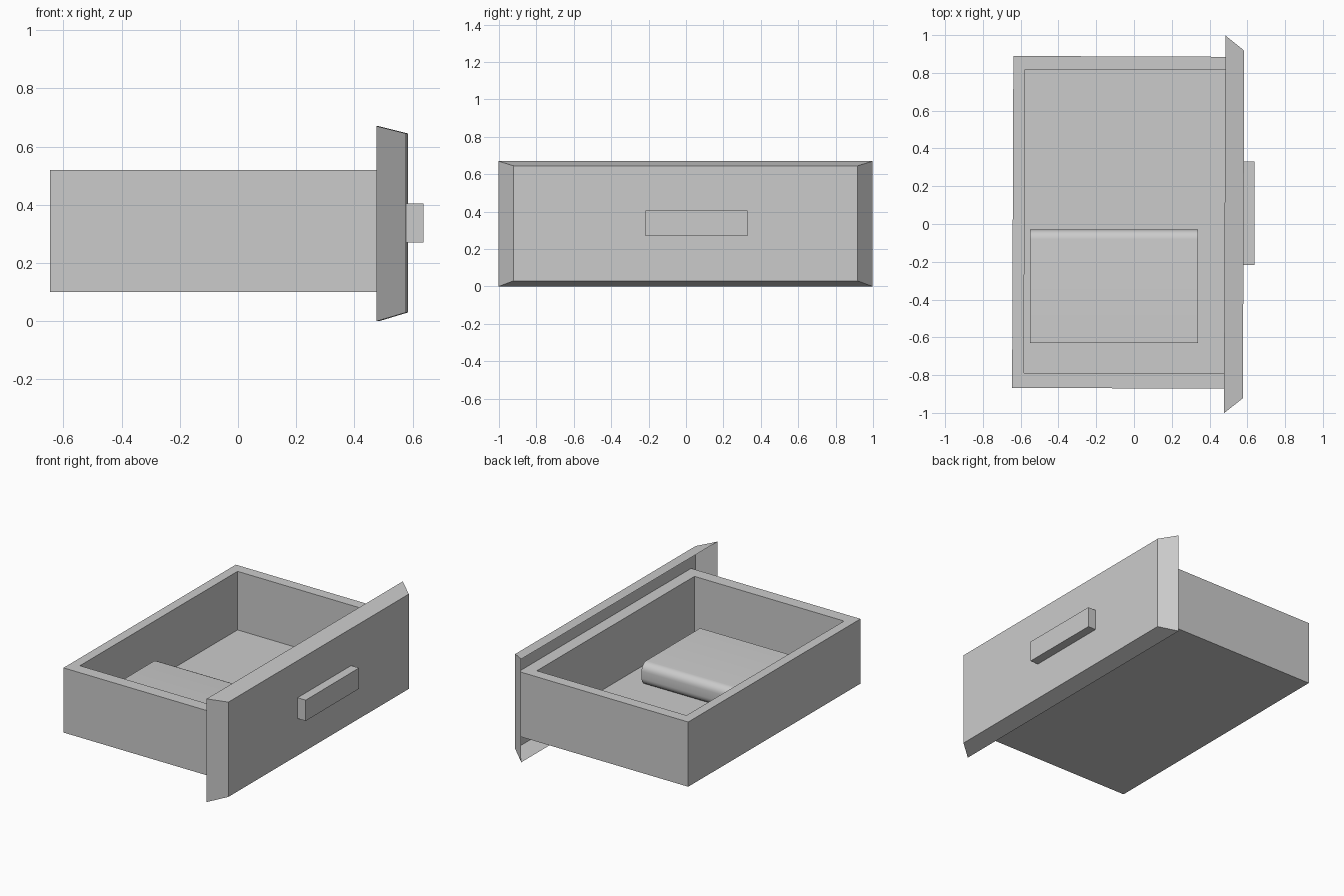
import bpy, bmesh, math
from mathutils import Vector

cube = bpy.data.objects.get("Cube")
if cube:
    bpy.data.objects.remove(cube, do_unlink=True)

grey = bpy.data.materials.new("plain_grey")
grey.use_nodes = True
colour = (0.6, 0.6, 0.6, 1)
grey.diffuse_color = colour
grey.node_tree.nodes["Principled BSDF"].inputs["Base Color"].default_value = colour


def finish(name, bm, turn=0.0):
    bmesh.ops.recalc_face_normals(bm, faces=bm.faces)
    mesh = bpy.data.meshes.new(name)
    bm.to_mesh(mesh)
    bm.free()
    mesh.materials.append(grey)
    obj = bpy.data.objects.new(name, mesh)
    bpy.context.collection.objects.link(obj)
    obj.rotation_euler.z = math.radians(turn)
    return obj


def box(lo, hi):
    bm = bmesh.new()
    bmesh.ops.create_cube(bm, size=1)
    lo, hi = Vector(lo), Vector(hi)
    bmesh.ops.scale(bm, vec=hi - lo, verts=bm.verts)
    bmesh.ops.translate(bm, vec=(lo + hi) / 2, verts=bm.verts)
    return bm


def facing(bm, direction):
    return max(bm.faces, key=lambda f: f.normal.dot(Vector(direction)))


# Open tray: inset the top face and push it down to the floor
bm = box((-0.642, -0.87, 0.10), (0.577, 0.887, 0.52))
bm.normal_update()
top = facing(bm, (0, 0, 1))
bmesh.ops.inset_region(bm, faces=[top], thickness=0.07)
for v in top.verts:
    v.co.x = -0.58 if v.co.x < 0 else 0.497
    v.co.y = -0.79 if v.co.y < 0 else 0.817
well = bmesh.ops.extrude_discrete_faces(bm, faces=[top])["faces"][0]
for v in well.verts:
    v.co.z = 0.14
finish("drawer_tray", bm, -0.22)

# Front panel: hollow shell with slanted sides, open at the rear
bm = box((0.48, -1, 0), (0.58, 1, 0.67))
bm.normal_update()
for v in facing(bm, (1, 0, 0)).verts:
    v.co.y *= 0.92
    v.co.z = 0.03 if v.co.z < 0.3 else 0.645
rear = facing(bm, (-1, 0, 0))
bmesh.ops.delete(bm, geom=[rear], context="FACES_ONLY")
panel = finish("drawer_front", bm, -0.22)
# Keep the sides of the open shell facing outward
bm = bmesh.new()
bm.from_mesh(panel.data)
bm.normal_update()
centre = Vector((0.45, 0, 0.335))
for f in bm.faces:
    if f.normal.dot(f.calc_center_median() - centre) < 0:
        f.normal_flip()
bm.to_mesh(panel.data)
bm.free()

# Pull handle
finish("handle", box((0.57, -0.217, 0.27), (0.638, 0.33, 0.405)))

# Book with a rounded spine, lying on the tray floor
bm = box((-0.55, -0.63, 0.141), (0.34, -0.03, 0.287))
spine = [e for e in bm.edges if all(v.co.y > -0.1 for v in e.verts)
         and abs(e.verts[0].co.x - e.verts[1].co.x) > 0.5]
bmesh.ops.bevel(bm, geom=spine, offset=0.05, segments=6, profile=0.5,
                affect="EDGES")
book = finish("book", bm)
bpy.context.view_layer.objects.active = book
book.select_set(True)
bpy.ops.object.shade_smooth_by_angle(angle=math.radians(30))
book.select_set(False)
